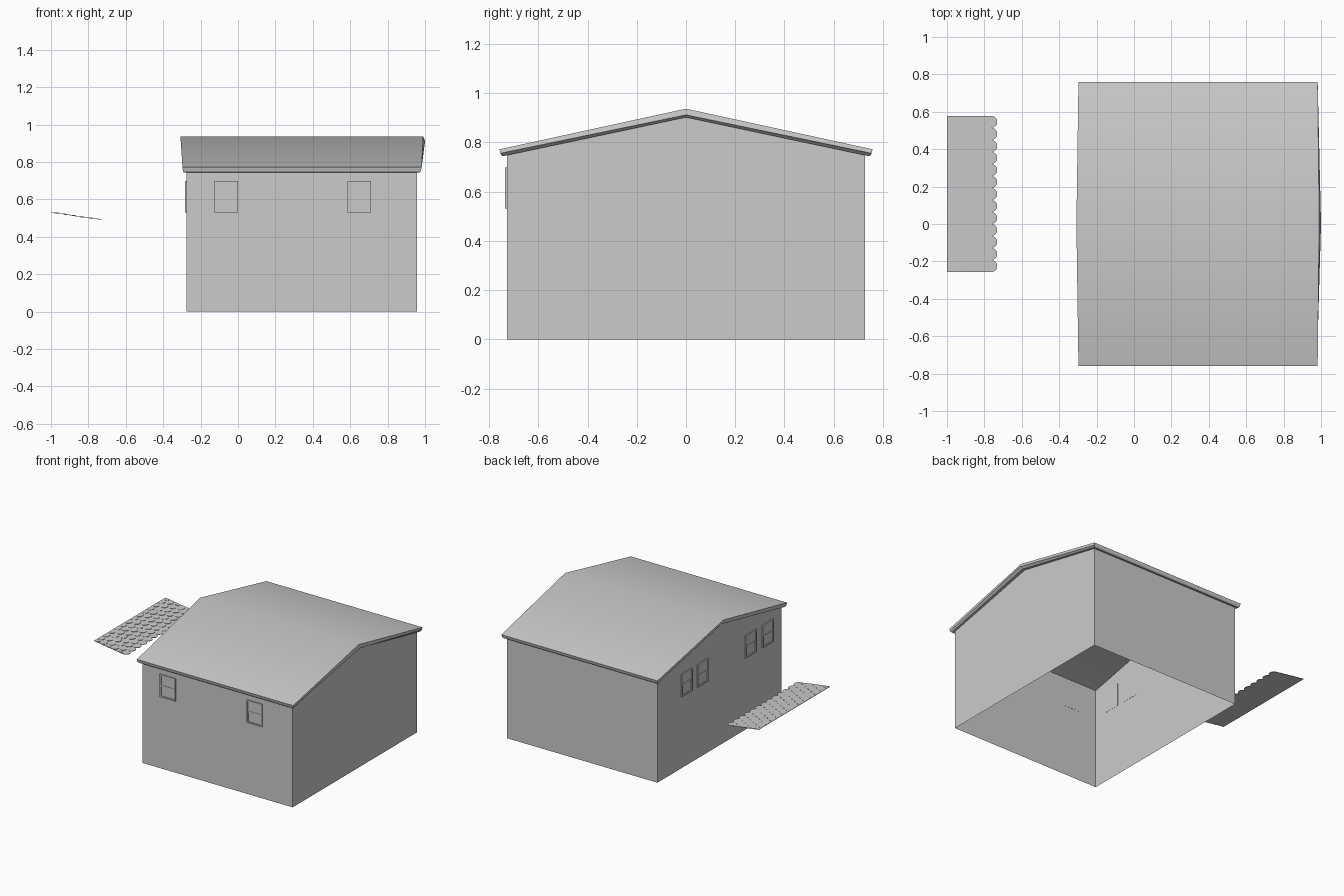
import bpy, bmesh, math
from mathutils import Matrix

if "Cube" in bpy.data.objects:
    bpy.data.objects.remove(bpy.data.objects["Cube"])


def finish(bm, name, smooth=None):
    bmesh.ops.recalc_face_normals(bm, faces=bm.faces)
    me = bpy.data.meshes.new(name)
    bm.to_mesh(me)
    bm.free()
    ob = bpy.data.objects.new(name, me)
    bpy.context.collection.objects.link(ob)
    if smooth:
        bpy.ops.object.select_all(action='DESELECT')
        ob.select_set(True)
        bpy.context.view_layer.objects.active = ob
        bpy.ops.object.shade_smooth_by_angle(angle=math.radians(smooth))
    return ob


# House shell: rings from the open base up the walls, over the soffit, fascia and roof
def ring(bm, xl, xr, xl_mid, xr_mid, y, z_eave, z_mid):
    pts = [(xl, -y, z_eave), (xr, -y, z_eave), (xr_mid, 0, z_mid),
           (xr, y, z_eave), (xl, y, z_eave), (xl_mid, 0, z_mid)]
    return [bm.verts.new(p) for p in pts]


bm = bmesh.new()
rings = [ring(bm, *r) for r in [
    (-0.275, 0.957, -0.275, 0.957, 0.727, 0.0, 0.0),
    (-0.275, 0.957, -0.275, 0.957, 0.727, 0.748, 0.902),
    (-0.290, 0.972, -0.293, 0.978, 0.745, 0.744, 0.902),
    (-0.293, 0.976, -0.296, 0.985, 0.752, 0.750, 0.907),
    (-0.295, 0.978, -0.300, 1.000, 0.754, 0.756, 0.912),
    (-0.297, 0.982, -0.308, 0.990, 0.758, 0.772, 0.937),
]]
for a, b in zip(rings, rings[1:]):
    for i in range(6):
        j = (i + 1) % 6
        bm.faces.new((a[i], a[j], b[j], b[i]))
t = rings[-1]
bm.faces.new((t[0], t[1], t[2], t[5]))
bm.faces.new((t[5], t[2], t[3], t[4]))
finish(bm, "house_shell", 30)


# Sash windows, modelled facing -y with the wall plane at y = 0
def box(bm, x0, x1, y0, y1, z0, z1):
    m = Matrix.Translation(((x0 + x1) / 2, (y0 + y1) / 2, (z0 + z1) / 2)) \
        @ Matrix.Diagonal((x1 - x0, y1 - y0, z1 - z0, 1))
    bmesh.ops.create_cube(bm, size=1, matrix=m)


def window(name, x, y, turn):
    bm = bmesh.new()
    w, h, f = 0.0635, 0.084, 0.010
    back, front = 0.001, -0.009
    for s in (-1, 1):
        box(bm, *sorted((s * w, s * (w - f))), front, back, -h, h)          # jambs
        box(bm, -w + f, w - f, front, back, *sorted((s * h, s * (h - f))))  # head and sill
    box(bm, -w + f, w - f, -0.006, back, -0.005, 0.005)                     # meeting rail
    box(bm, -w + f, w - f, -0.004, back, 0.005, h - f)                      # upper pane
    box(bm, -w + f, w - f, -0.002, back, -h + f, -0.005)                    # lower pane
    bm.transform(Matrix.Translation((x, y, 0.615)) @ Matrix.Rotation(turn, 4, 'Z'))
    finish(bm, name)


for i, x in enumerate((-0.063, 0.648)):
    window(f"front_window_{i + 1}", x, -0.727, 0)
for i, y in enumerate((0.39, 0.203, -0.36, -0.56)):
    window(f"left_window_{i + 1}", -0.275, y, -math.pi / 2)


# Detached shingled awning: flat board with staggered scalloped rows
Y0, Y1, TILES = -0.257, 0.578, 13
PITCH = (Y1 - Y0) / TILES


def slope_z(x):
    return 0.530 - (x + 1) * 0.148


bm = bmesh.new()
corners = [(-1, Y0), (-0.762, Y0), (-0.762, Y1), (-1, Y1)]
bm.faces.new([bm.verts.new((x, y, slope_z(x))) for x, y in corners])
finish(bm, "awning_board")

bm = bmesh.new()
STEP, DEPTH, SEG = 0.046, 0.031, 8
for row in range(6):
    edge = -0.731 - row * STEP
    top = max(-1, edge - 0.065)
    shift = PITCH / 2 if row % 2 else 0
    for k in range(-1, TILES + 1):
        a = max(Y0, Y0 + k * PITCH + shift)
        b = min(Y1, Y0 + (k + 1) * PITCH + shift)
        if b - a < 0.01:
            continue
        outline = [(top, a)]
        for s in range(SEG + 1):
            ang = math.pi * s / SEG
            outline.append((edge - DEPTH + DEPTH * math.sin(ang),
                            (a + b) / 2 - (b - a) / 2 * math.cos(ang)))
        outline.append((top, b))
        # lower lip lifted so each row laps over the next
        vs = [bm.verts.new((x, y, slope_z(x) + 0.001 + 0.004 * (x - top) / (edge - top)))
              for x, y in outline]
        f = bm.faces.new(vs)
        ext = bmesh.ops.extrude_face_region(bm, geom=[f])
        for v in ext['geom']:
            if isinstance(v, bmesh.types.BMVert):
                v.co.z -= 0.003
finish(bm, "awning_shingles")
